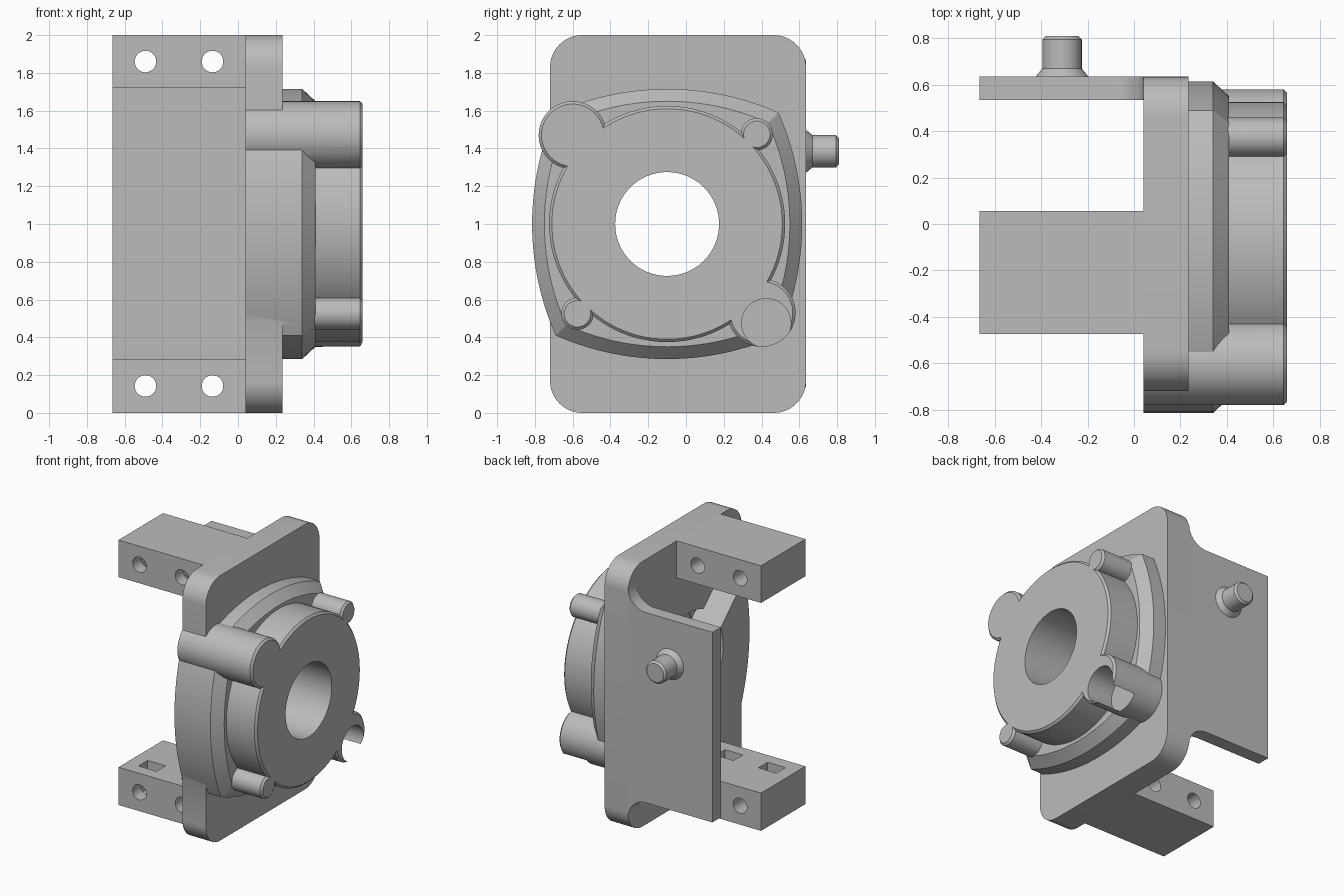
import bpy, bmesh
from math import sin, cos, pi, radians, hypot, atan2

cube = bpy.data.objects.get("Cube")
if cube:
    bpy.data.objects.remove(cube, do_unlink=True)

grey = bpy.data.materials.new("plain_grey")
grey.use_nodes = True
tone = (0.5, 0.5, 0.5, 1)
grey.diffuse_color = tone
next(n for n in grey.node_tree.nodes
     if n.type == 'BSDF_PRINCIPLED').inputs["Base Color"].default_value = tone


# ---- outlines -------------------------------------------------------------
def arc(a, b, r, start, end, steps=12):
    return [(a + r * cos(radians(start + (end - start) * i / steps)),
             b + r * sin(radians(start + (end - start) * i / steps)))
            for i in range(steps + 1)]


def circle(a, b, r, steps=64):
    return arc(a, b, r, 0, 360, steps)[:-1]


def rectangle(a0, a1, b0, b1):
    return [(a0, b0), (a1, b0), (a1, b1), (a0, b1)]


def rounded_rectangle(a0, a1, b0, b1, r):
    return (arc(a1 - r, b1 - r, r, 0, 90) + arc(a0 + r, b1 - r, r, 90, 180)
            + arc(a0 + r, b0 + r, r, 180, 270) + arc(a1 - r, b0 + r, r, 270, 360))


def capsule(p, q, r):
    t = atan2(q[1] - p[1], q[0] - p[0]) * 180 / pi
    return arc(*q, r, t - 90, t + 90) + arc(*p, r, t + 90, t + 270)


def bulged_square(a, b, half, bulge):
    """Square whose four sides bow outward by a shallow arc."""
    big = (half * half + bulge * bulge) / (2 * bulge)
    off = half + bulge - big
    spread = atan2(half, half - off) * 180 / pi
    pts = []
    for k in range(4):
        t = radians(90 * k)
        pts += arc(a + off * cos(t), b + off * sin(t), big,
                   90 * k - spread, 90 * k + spread, 20)[:-1]
    return pts


# ---- solids ---------------------------------------------------------------
def loft(name, axis, *sections):
    """Solid through (position, outline) sections along the x, y or z axis."""
    place = {'X': lambda d, a, b: (d, a, b),
             'Y': lambda d, a, b: (a, d, b),
             'Z': lambda d, a, b: (a, b, d)}[axis]
    bm = bmesh.new()
    rings = [[bm.verts.new(place(d, a, b)) for a, b in pts] for d, pts in sections]
    n = len(rings[0])
    bm.faces.new(rings[0])
    bm.faces.new(rings[-1])
    for low, high in zip(rings, rings[1:]):
        for i in range(n):
            j = (i + 1) % n
            bm.faces.new((low[i], low[j], high[j], high[i]))
    bmesh.ops.recalc_face_normals(bm, faces=bm.faces)
    mesh = bpy.data.meshes.new(name)
    bm.to_mesh(mesh)
    bm.free()
    mesh.materials.append(grey)
    obj = bpy.data.objects.new(name, mesh)
    bpy.context.collection.objects.link(obj)
    return obj


def combine(obj, operation, tools):
    for tool in tools:
        tool.hide_render = True
        mod = obj.modifiers.new(tool.name, 'BOOLEAN')
        mod.operation, mod.solver, mod.object = operation, 'EXACT', tool
        graph = bpy.context.evaluated_depsgraph_get()
        graph.update()
        result = bpy.data.meshes.new_from_object(obj.evaluated_get(graph))
        obj.modifiers.clear()
        obj.data = result
        bpy.data.objects.remove(tool, do_unlink=True)


def boss(name, centre, r):
    return loft(name, 'X', (BACK, circle(*centre, r)), (0.645, circle(*centre, r)),
                (FRONT, circle(*centre, r - 0.015)))


BACK, FRONT = 0.04, 0.66
CY, CZ = -0.1, 1.0
large_a, large_b = (-0.6, 1.47), (0.4, 0.53)

# Housing: mounting plate, bowed flange, round drum and four bosses
housing = loft("housing", 'X',
               (BACK, rounded_rectangle(-0.72, 0.635, 0, 2, 0.17)),
               (0.235, rounded_rectangle(-0.72, 0.635, 0, 2, 0.17)))
wide = bulged_square(CY, CZ, 0.59, 0.125)
narrow = bulged_square(CY, CZ, 0.535, 0.115)
combine(housing, 'UNION', [
    loft("flange", 'X', (BACK, wide), (0.34, wide), (0.41, narrow)),
    loft("drum", 'X', (0.1, circle(CY, CZ, 0.625, 96)),
         (0.645, circle(CY, CZ, 0.625, 96)), (FRONT, circle(CY, CZ, 0.61, 96))),
    boss("upper_large_boss", large_a, 0.18),
    boss("lower_large_boss", large_b, 0.18),
    boss("upper_small_boss", (0.375, 1.475), 0.085),
    boss("lower_small_boss", (-0.575, 0.525), 0.085)])

# Bore, rear cavity, diagonal channel and the open socket in the lower boss
def cutter(name, x0, x1, pts):
    return loft(name, 'X', (x0, pts), (x1, pts))

combine(housing, 'DIFFERENCE', [
    cutter("bore", -0.1, 0.8, circle(CY, CZ, 0.275)),
    cutter("cavity", -0.1, 0.29, circle(CY, CZ, 0.4)),
    cutter("channel", -0.1, 0.285, capsule(large_a, large_b, 0.15)),
    cutter("socket", 0.45, 0.8, circle(0.425, 0.475, 0.13))])

# Side wall, flaring into the plate at top and bottom
r = 0.15
upper = [(-0.665, 1.72)] + arc(BACK - r, 1.72 + r, r, -90, 0)
lower = [(x, 2.005 - z) for x, z in reversed(upper)]
side_wall = loft("side_wall", 'Y', (0.535, upper + lower), (0.635, upper + lower))

# Locating pin on the wall
pin = loft("locating_pin", 'Y', *[(y, circle(-0.31, 1.385, rad, 40)) for y, rad in
           ((0.63, 0.118), (0.67, 0.085), (0.795, 0.085), (0.81, 0.07))])

# Clamp blocks with cross holes and nut slots on their inner faces
parts = [housing, side_wall, pin]
for name, z0, z1, s0, s1 in (("upper_clamp_block", 1.72, 2, 1.6, 1.93),
                             ("lower_clamp_block", 0, 0.285, 0.07, 0.4)):
    shape = rectangle(-0.665, BACK, -0.475, 0.055)
    block = loft(name, 'Z', (z0, shape), (z1, shape))
    tools = []
    for x in (-0.49, -0.135):
        hole = circle(x, (z0 + z1) / 2, 0.057, 32)
        slot = rectangle(x - 0.075, x + 0.075, -0.38, -0.27)
        tools += [loft("hole", 'Y', (-0.6, hole), (0.2, hole)),
                  loft("slot", 'Z', (s0, slot), (s1, slot))]
    combine(block, 'DIFFERENCE', tools)
    parts.append(block)

# Smooth round surfaces, keep edges crisp
bpy.ops.object.select_all(action='DESELECT')
for obj in parts:
    obj.select_set(True)
bpy.context.view_layer.objects.active = housing
bpy.ops.object.shade_smooth_by_angle(angle=radians(25))
